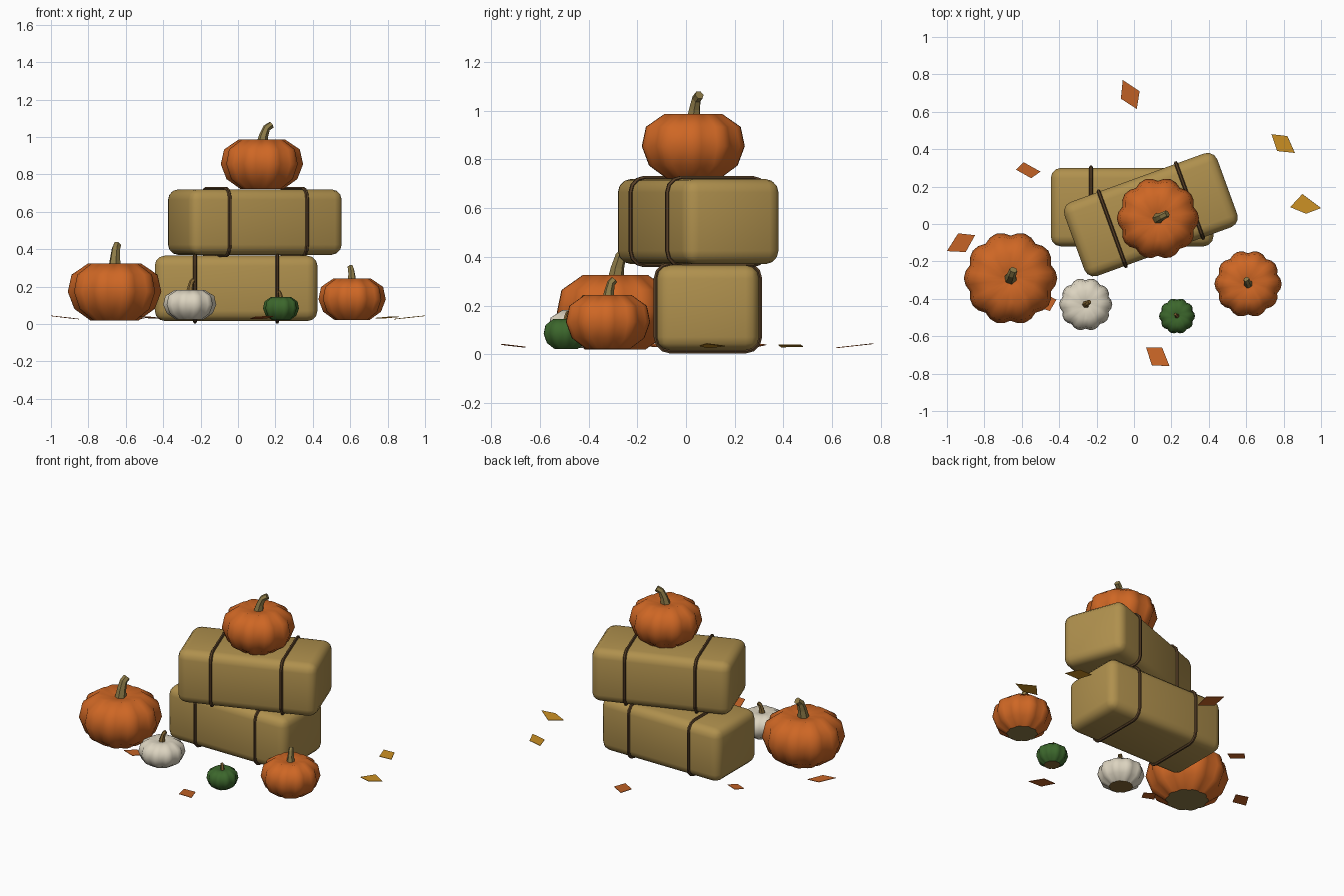
import bpy, bmesh, math
from mathutils import Vector, Matrix

if "Cube" in bpy.data.objects:
    bpy.data.objects.remove(bpy.data.objects["Cube"])


def material(name, r, g, b):
    m = bpy.data.materials.new(name)
    m.diffuse_color = (r, g, b, 1)
    m.use_nodes = True
    m.node_tree.nodes["Principled BSDF"].inputs["Base Color"].default_value = m.diffuse_color
    return m


ORANGE = material("pumpkin orange", 0.62, 0.135, 0.018)
WHITE = material("pumpkin cream", 0.72, 0.66, 0.53)
GREEN = material("gourd green", 0.045, 0.135, 0.025)
STRAW = material("straw", 0.43, 0.28, 0.075)
TWINE = material("twine brown", 0.095, 0.05, 0.02)
STEM = material("stem olive", 0.27, 0.20, 0.065)
DARK_STEM = material("stem brown", 0.24, 0.14, 0.035)
RUST = material("leaf rust", 0.58, 0.13, 0.02)
GOLD = material("leaf gold", 0.60, 0.28, 0.018)


def mesh_object(name, bm, mats):
    bmesh.ops.recalc_face_normals(bm, faces=bm.faces)
    me = bpy.data.meshes.new(name)
    bm.to_mesh(me)
    bm.free()
    ob = bpy.data.objects.new(name, me)
    bpy.context.collection.objects.link(ob)
    for m in mats:
        me.materials.append(m)
    return ob


def tube(name, points, depth, mat, radii=None, closed=False):
    """Six-sided tube along a path, turned into a mesh."""
    cu = bpy.data.curves.new(name, 'CURVE')
    cu.dimensions = '3D'
    cu.bevel_depth = depth
    cu.bevel_resolution = 1
    cu.use_fill_caps = not closed
    sp = cu.splines.new('POLY')
    sp.points.add(len(points) - 1)
    for i, p in enumerate(points):
        sp.points[i].co = (*p, 1)
        sp.points[i].radius = radii[i] if radii else 1
    sp.use_cyclic_u = closed
    sp.use_smooth = False
    cu.materials.append(mat)
    ob = bpy.data.objects.new(name, cu)
    bpy.context.collection.objects.link(ob)
    bpy.ops.object.select_all(action='DESELECT')
    ob.select_set(True)
    bpy.context.view_layer.objects.active = ob
    bpy.ops.object.convert(target='MESH')
    return ob


# Straw bales: rounded box with two twine loops
def bale(name, centre, angle):
    L, W, H, r = 0.87, 0.42, 0.35, 0.055
    place = Matrix.Translation(centre) @ Matrix.Rotation(angle, 4, 'Z')
    bm = bmesh.new()
    bmesh.ops.create_cube(bm, size=1)
    bmesh.ops.scale(bm, vec=(L, W, H), verts=bm.verts)
    bmesh.ops.bevel(bm, geom=bm.edges[:], offset=r, segments=3, profile=0.5,
                    affect='EDGES')
    bm.transform(place)
    for f in bm.faces:
        f.smooth = True
    mesh_object(name, bm, [STRAW])
    for side, x in (("left", -0.22), ("right", 0.22)):
        pts = []
        for sy, sz, start in ((1, 1, 0), (-1, 1, 90), (-1, -1, 180), (1, -1, 270)):
            for k in range(4):
                a = math.radians(start + 30 * k)
                pts.append(place @ Vector((x,
                                           sy * (W / 2 - r) + (r + 0.004) * math.cos(a),
                                           sz * (H / 2 - r) + (r + 0.004) * math.sin(a))))
        tube(f"{name}_{side}_twine", pts, 0.010, TWINE, closed=True)


bale("lower_bale", (-0.01, 0.09, 0.191), 0)
bale("upper_bale", (0.09, 0.05, 0.545), math.radians(20))

# Pumpkins: ribbed lathe with a flat base and a bent stem
PROFILE = [(0.52, 0), (0.86, 0.2), (1, 0.5), (0.92, 0.8), (0.56, 1), (0.2, 0.95)]
RIBS, PER_RIB = 10, 4


def pumpkin(name, x, y, z0, z1, radius, skin, stem_mat, tip):
    n, h = RIBS * PER_RIB, z1 - z0
    bm = bmesh.new()
    rings = []
    for r, t in PROFILE:
        ring = []
        for i in range(n):
            a = 2 * math.pi * i / n
            rib = 1 - 0.09 * (1 - abs(math.cos(a * RIBS / 2)))
            ring.append(bm.verts.new((x + radius * r * rib * math.cos(a),
                                      y + radius * r * rib * math.sin(a), z0 + t * h)))
        rings.append(ring)
    for lo, hi in zip(rings, rings[1:]):
        for i in range(n):
            j = (i + 1) % n
            bm.faces.new((lo[i], lo[j], hi[j], hi[i])).smooth = True
    top = bm.verts.new((x, y, z0 + 0.92 * h))
    for i in range(n):
        bm.faces.new((rings[-1][i], rings[-1][(i + 1) % n], top)).smooth = True
    base = bm.faces.new(rings[0][::-1])
    base.material_index = 1
    for e in base.edges:
        e.smooth = False
    mesh_object(name, bm, [skin, stem_mat])
    # stem rises, then bends towards its tip
    dx, dy, zt = tip
    zb = z0 + 0.9 * h
    path = [(x, y, zb),
            (x + 0.2 * dx, y + 0.2 * dy, zb + 0.45 * (zt - zb)),
            (x + 0.5 * dx, y + 0.5 * dy, zb + 0.8 * (zt - zb)),
            (x + dx, y + dy, zt - 0.05 * (zt - zb))]
    tube(name + "_stem", path, radius * 0.13, stem_mat, [1.1, 0.85, 0.72, 0.68])


pumpkin("large_pumpkin", -0.66, -0.29, 0.02, 0.325, 0.25, ORANGE, STEM, (0.015, 0.045, 0.43))
pumpkin("top_pumpkin", 0.128, 0.03, 0.722, 0.987, 0.22, ORANGE, STEM, (0.05, 0.025, 1.07))
pumpkin("right_pumpkin", 0.61, -0.32, 0.022, 0.243, 0.18, ORANGE, STEM, (-0.01, 0.025, 0.31))
pumpkin("cream_pumpkin", -0.258, -0.43, 0.025, 0.182, 0.142, WHITE, DARK_STEM, (0.02, 0.015, 0.238))
pumpkin("green_gourd", 0.23, -0.492, 0.022, 0.145, 0.096, GREEN, DARK_STEM, (-0.01, 0.01, 0.175))

# Fallen leaves: thin diamonds with the outer end lifted
LEAVES = [
    (RUST, (-0.06, 0.77), (0.03, 0.71), (0.015, 0.615), (-0.07, 0.67)),
    (RUST, (-0.63, 0.29), (-0.59, 0.33), (-0.50, 0.28), (-0.55, 0.245)),
    (RUST, (-1.0, -0.145), (-0.94, -0.05), (-0.85, -0.06), (-0.90, -0.15)),
    (GOLD, (0.735, 0.48), (0.82, 0.47), (0.86, 0.38), (0.765, 0.39)),
    (GOLD, (0.835, 0.09), (0.90, 0.16), (1.0, 0.085), (0.92, 0.055)),
    (RUST, (0.065, -0.66), (0.15, -0.66), (0.19, -0.76), (0.095, -0.755)),
    (RUST, (-0.53, -0.44), (-0.48, -0.37), (-0.415, -0.405), (-0.45, -0.465)),
]
for k, (mat, *corners) in enumerate(LEAVES):
    mid = sum((Vector(c) for c in corners), Vector((0, 0))) / 4
    bm = bmesh.new()
    vs = []
    for c in corners:
        lift = (Vector(c) - mid).dot(mid.normalized())
        vs.append(bm.verts.new((*c, 0.035 + 0.11 * lift)))
    bm.faces.new(vs)
    leaf = mesh_object(f"leaf_{k + 1}", bm, [mat])
    mod = leaf.modifiers.new("thickness", 'SOLIDIFY')
    mod.thickness = 0.003
    mod.offset = 0
